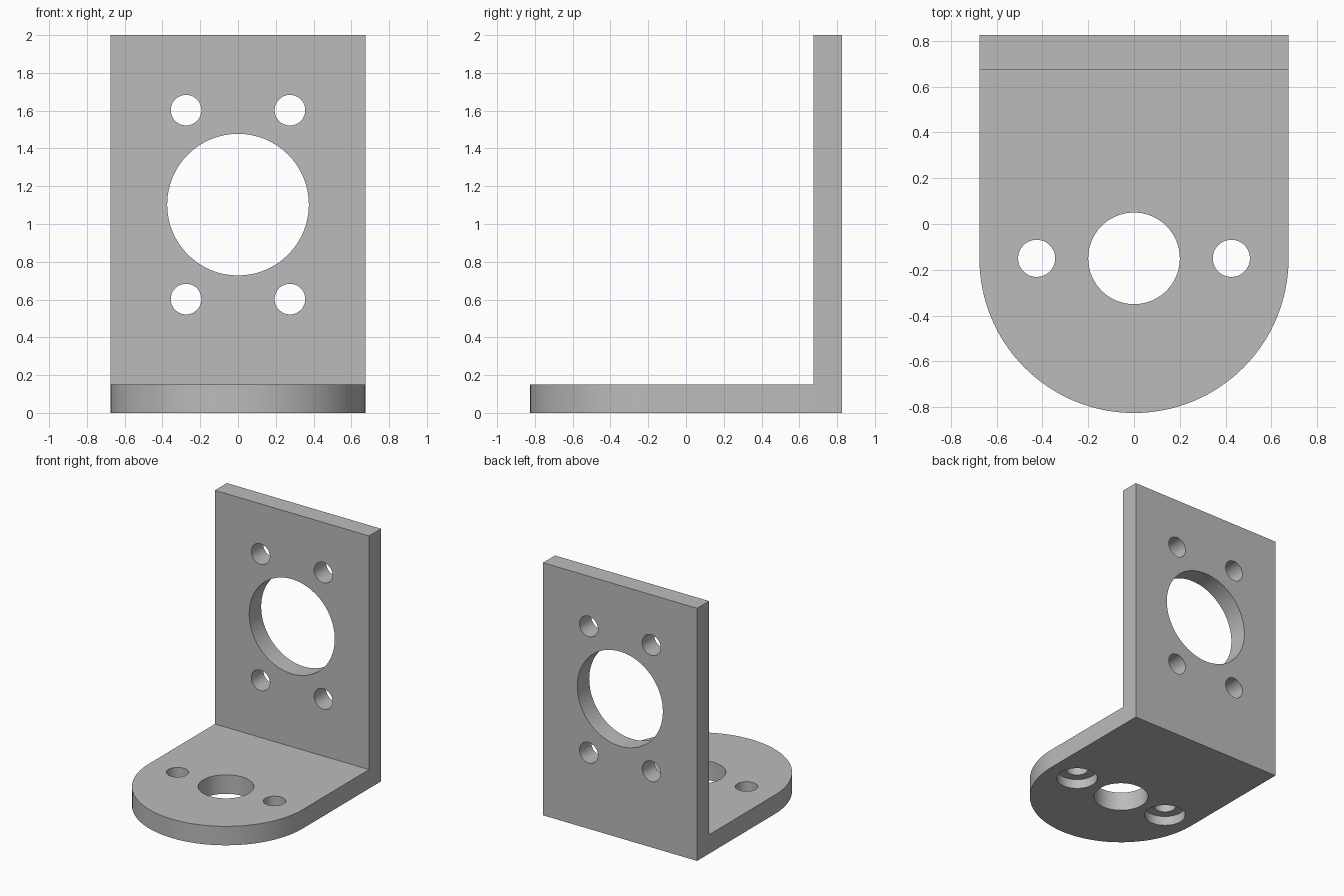
import bpy, bmesh
from math import pi, cos, sin, radians
from mathutils import Matrix

if "Cube" in bpy.data.objects:
    bpy.data.objects.remove(bpy.data.objects["Cube"])

HALF_W, BACK, ARC_Y = 0.675, 0.825, -0.15
THICK, HEIGHT = 0.15, 2.0
WALL_FRONT = BACK - THICK
HOLE_Z = 1.1025

grey = bpy.data.materials.new("plain grey")
grey.use_nodes = True
colour = (0.5, 0.5, 0.5, 1)
grey.diffuse_color = colour
grey.node_tree.nodes["Principled BSDF"].inputs["Base Color"].default_value = colour


def raise_faces(bm, faces, height):
    """Extrude faces straight up and return the new top faces."""
    out = bmesh.ops.extrude_face_region(bm, geom=faces)["geom"]
    verts = [g for g in out if isinstance(g, bmesh.types.BMVert)]
    bmesh.ops.translate(bm, verts=verts, vec=(0, 0, height))
    return [g for g in out if isinstance(g, bmesh.types.BMFace)]


def to_object(bm, name):
    mesh = bpy.data.meshes.new(name)
    bm.to_mesh(mesh)
    bm.free()
    obj = bpy.data.objects.new(name, mesh)
    bpy.context.collection.objects.link(obj)
    mesh.materials.append(grey)
    return obj


# L-shaped bracket: round-nosed base with an upright wall along the back
bm = bmesh.new()
STEPS = 64
nose = [bm.verts.new((HALF_W * cos(pi + pi * i / STEPS),
                      ARC_Y + HALF_W * sin(pi + pi * i / STEPS), 0))
        for i in range(STEPS + 1)]
right_in, left_in, left_out, right_out = [
    bm.verts.new((x, y, 0)) for x, y in
    ((HALF_W, WALL_FRONT), (-HALF_W, WALL_FRONT), (-HALF_W, BACK), (HALF_W, BACK))]
base = bm.faces.new(nose + [right_in, left_in])
strip = bm.faces.new((left_in, right_in, right_out, left_out))
tops = raise_faces(bm, [base, strip], THICK)
wall_top = [f for f in tops if f.calc_center_median().y > WALL_FRONT]
raise_faces(bm, wall_top, HEIGHT - THICK)
bmesh.ops.recalc_face_normals(bm, faces=bm.faces[:])
bmesh.ops.dissolve_limit(bm, angle_limit=radians(0.5),
                         verts=bm.verts[:], edges=bm.edges[:])
bracket = to_object(bm, "angle_bracket")


def drill(radius, centre, depth, along_y=False):
    """Cut a round hole through the bracket."""
    turn = Matrix.Rotation(pi / 2 if along_y else 0, 4, 'X')
    cutter_bm = bmesh.new()
    bmesh.ops.create_cone(cutter_bm, cap_ends=True, segments=64, radius1=radius,
                          radius2=radius, depth=depth,
                          matrix=Matrix.Translation(centre) @ turn)
    cutter = to_object(cutter_bm, "hole_cutter")
    cutter.hide_render = True
    mod = bracket.modifiers.new("hole", 'BOOLEAN')
    mod.operation, mod.solver, mod.object = 'DIFFERENCE', 'EXACT', cutter
    bpy.ops.object.modifier_apply(modifier=mod.name)
    bpy.data.objects.remove(cutter)


bpy.ops.object.select_all(action='DESELECT')
bpy.context.view_layer.objects.active = bracket
bracket.select_set(True)

# Wall holes: large bore with four screw holes around it
wall_y = BACK - THICK / 2
drill(0.375, (0, wall_y, HOLE_Z), 0.4, True)
for sx in (-1, 1):
    for sz in (-1, 1):
        drill(0.081, (sx * 0.275, wall_y, HOLE_Z + sz * 0.5), 0.4, True)

# Base holes: centre bore and two screw holes counterbored from below
drill(0.2, (0, ARC_Y, THICK / 2), 0.4)
for sx in (-1, 1):
    drill(0.081, (sx * 0.425, ARC_Y, THICK / 2), 0.4)
    drill(0.15, (sx * 0.425, ARC_Y, 0), THICK)

bpy.ops.object.shade_smooth_by_angle(angle=radians(30))
